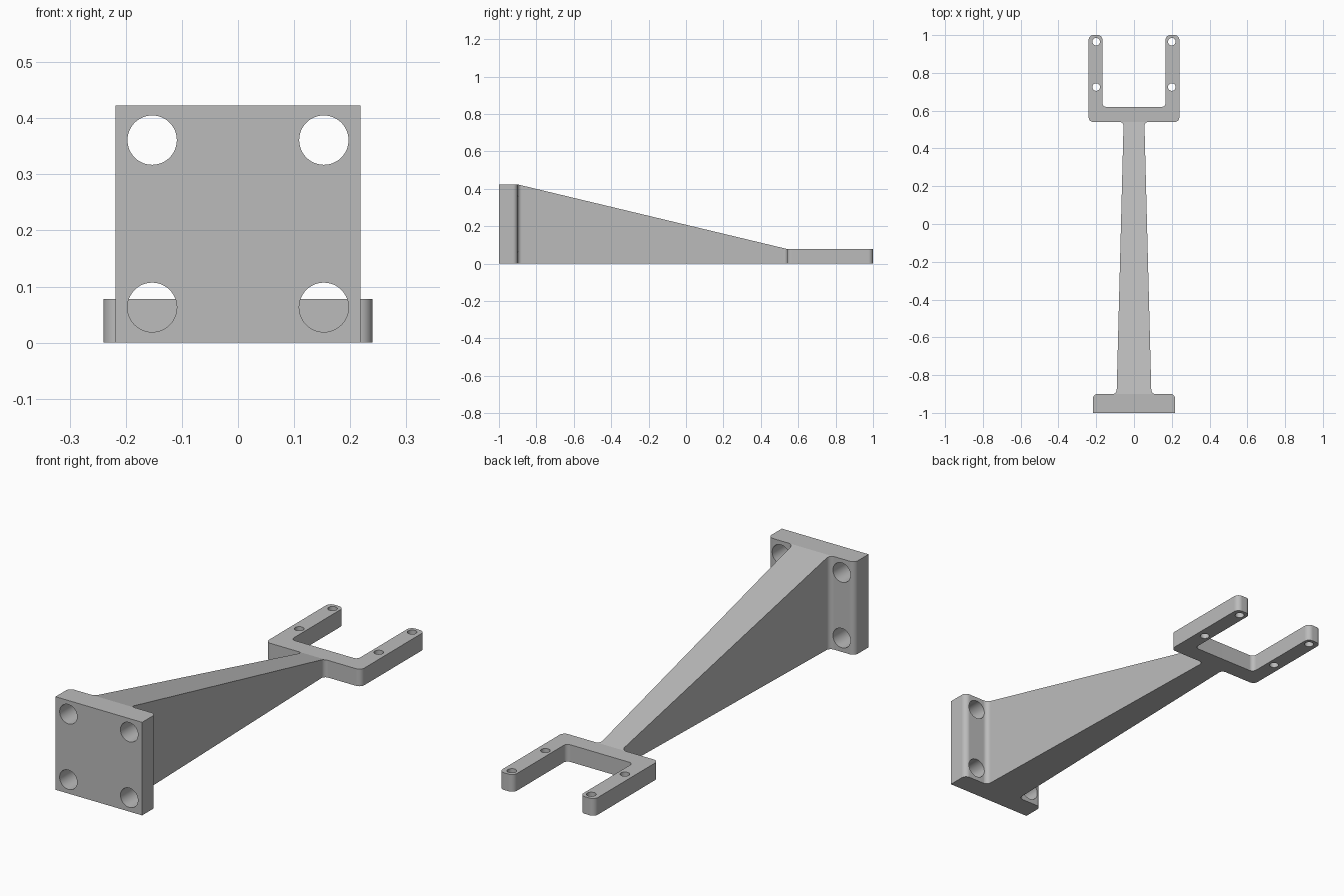
import bpy
import bmesh
import math
from mathutils import Vector

cube = bpy.data.objects.get("Cube")
if cube:
    bpy.data.objects.remove(cube, do_unlink=True)

grey = bpy.data.materials.new("plain_grey")
grey.use_nodes = True
colour = (0.5, 0.5, 0.5, 1)
grey.diffuse_color = colour
grey.node_tree.nodes["Principled BSDF"].inputs["Base Color"].default_value = colour

PLATE_X, PLATE_BACK, PLATE_TOP = 0.218, -0.9, 0.423
FORK_X, FORK_FRONT, FORK_BACK, FORK_TOP = 0.24, 0.54, 0.62, 0.078
ARM_X = 0.167


def rounded(corners, steps=8):
    """Replace each (x, y, radius) corner by a tangent arc."""
    out = []
    for i, (x, y, r) in enumerate(corners):
        p = Vector((x, y))
        if not r:
            out.append(p)
            continue
        a = (Vector(corners[i - 1][:2]) - p).normalized()
        b = (Vector(corners[(i + 1) % len(corners)][:2]) - p).normalized()
        half = a.angle(b) / 2
        centre = p + (a + b).normalized() * (r / math.sin(half))
        start = p + a * (r / math.tan(half)) - centre
        end = p + b * (r / math.tan(half)) - centre
        sweep = start.angle(end)
        for k in range(steps + 1):
            t = k / steps
            out.append(centre + (start * math.sin((1 - t) * sweep)
                                 + end * math.sin(t * sweep)) / math.sin(sweep))
    return out


def prism(name, points, offset):
    """Extrude a flat polygon of 3D points along offset."""
    bm = bmesh.new()
    face = bm.faces.new([bm.verts.new(p) for p in points])
    ext = bmesh.ops.extrude_face_region(bm, geom=[face], use_keep_orig=True)
    moved = [v for v in ext["geom"] if isinstance(v, bmesh.types.BMVert)]
    bmesh.ops.translate(bm, vec=offset, verts=moved)
    bmesh.ops.recalc_face_normals(bm, faces=bm.faces)
    mesh = bpy.data.meshes.new(name)
    bm.to_mesh(mesh)
    bm.free()
    mesh.materials.append(grey)
    obj = bpy.data.objects.new(name, mesh)
    bpy.context.collection.objects.link(obj)
    return obj


def cut(target, cutter):
    mod = target.modifiers.new("cut", "BOOLEAN")
    mod.operation = "DIFFERENCE"
    mod.solver = "EXACT"
    mod.object = cutter
    cutter.hide_render = True
    bpy.ops.object.select_all(action="DESELECT")
    bpy.context.view_layer.objects.active = target
    target.select_set(True)
    bpy.ops.object.modifier_apply(modifier=mod.name)
    bpy.data.objects.remove(cutter, do_unlink=True)


def drill(target, location, radius, rotation=(0, 0, 0)):
    bpy.ops.mesh.primitive_cylinder_add(vertices=48, radius=radius, depth=0.3,
                                        location=location, rotation=rotation)
    hole = bpy.context.object
    hole.name = "hole_cutter"
    hole.data.materials.append(grey)
    cut(target, hole)


# Plan outline of the right half: plate, tapering arm, fork
half = [
    (PLATE_X, -1, 0), (PLATE_X, PLATE_BACK, 0.025),
    (0.092, PLATE_BACK, 0.022), (0.055, FORK_FRONT, 0.02),
    (FORK_X, FORK_FRONT, 0.025), (FORK_X, 1, 0.025),
    (ARM_X, 1, 0.025), (ARM_X, FORK_BACK, 0.02),
]
outline = half + [(-x, y, r) for x, y, r in reversed(half)]
bracket = prism("mounting_bracket", [(p.x, p.y, 0) for p in rounded(outline)],
                (0, 0, PLATE_TOP))

# Remove everything above the sloping arm and the flat fork
above = [(PLATE_BACK, PLATE_TOP), (FORK_FRONT, FORK_TOP), (1.1, FORK_TOP),
         (1.1, 0.6), (PLATE_BACK, 0.6)]
cut(bracket, prism("slope_cutter", [(-0.5, y, z) for y, z in above], (1, 0, 0)))

# Bolt holes through the plate and screw holes through the fork
for side in (-1, 1):
    for z in (0.063, 0.361):
        drill(bracket, (side * 0.153, -0.95, z), 0.044, (math.pi / 2, 0, 0))
    for y in (0.725, 0.965):
        drill(bracket, (side * 0.2, y, 0.04), 0.02)

# Smooth fillets and bores, crisp edges
bpy.ops.object.select_all(action="DESELECT")
bpy.context.view_layer.objects.active = bracket
bracket.select_set(True)
bpy.ops.object.shade_smooth_by_angle(angle=math.radians(12.5))
weighted = bracket.modifiers.new("even_shading", "WEIGHTED_NORMAL")
weighted.keep_sharp = True
